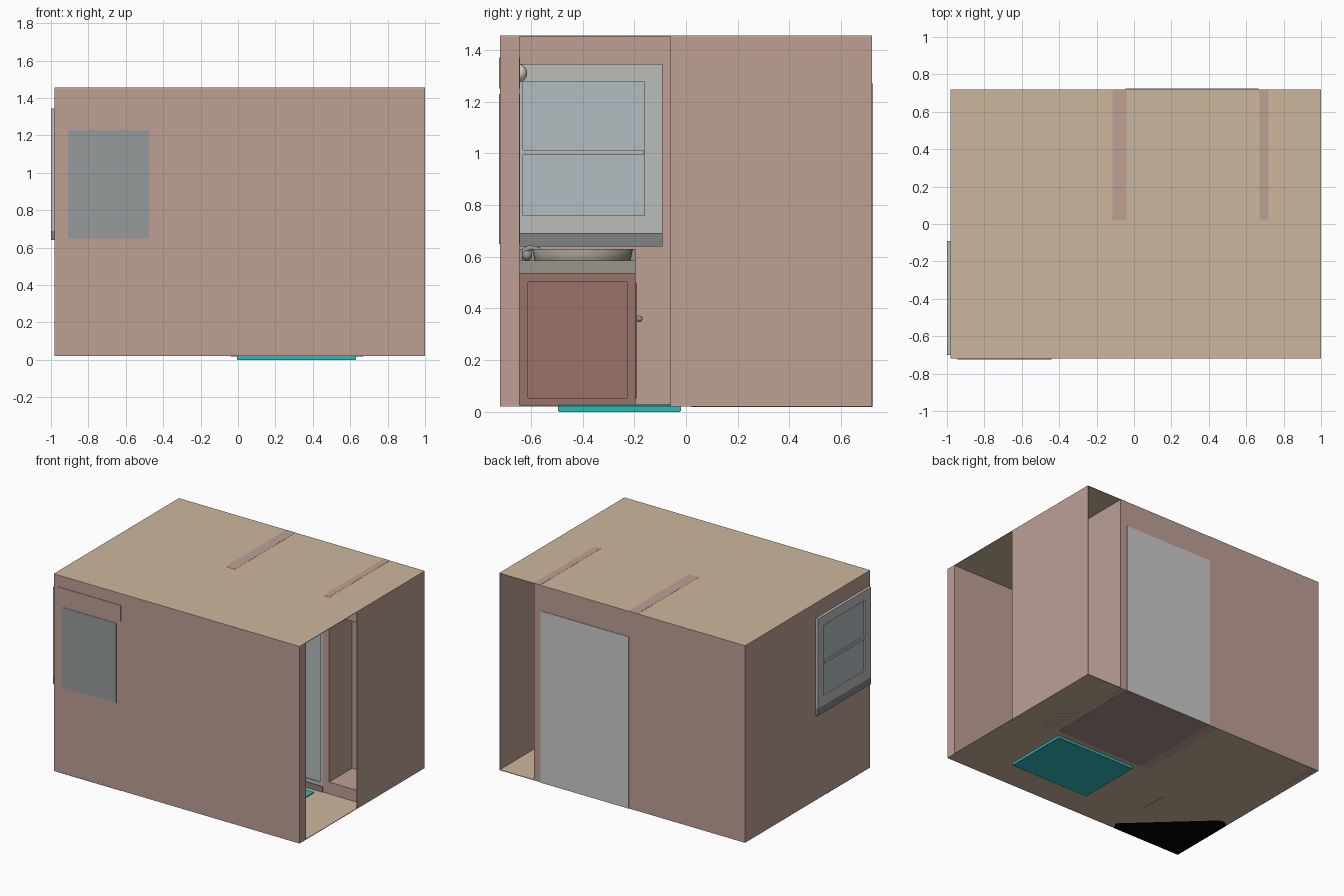
import bpy, bmesh, math
from mathutils import Vector

if "Cube" in bpy.data.objects:
    bpy.data.objects.remove(bpy.data.objects["Cube"])


def mat(name, r, g, b):
    m = bpy.data.materials.new(name)
    m.diffuse_color = (r, g, b, 1)
    m.use_nodes = True
    m.node_tree.nodes["Principled BSDF"].inputs["Base Color"].default_value = m.diffuse_color
    return m


PINK = mat("wall_pink", 0.51, 0.35, 0.30)
TAN = mat("floor_tan", 0.60, 0.47, 0.34)
GREY = mat("enclosure_grey", 0.52, 0.52, 0.52)
MIRROR = mat("mirror_grey", 0.31, 0.33, 0.33)
FRAME = mat("frame_grey", 0.50, 0.51, 0.50)
GLASS = mat("glass_blue", 0.45, 0.51, 0.53)
SILL = mat("sill_grey", 0.22, 0.23, 0.23)
BROWN = mat("vanity_brown", 0.32, 0.17, 0.14)
STONE = mat("counter_stone", 0.33, 0.30, 0.26)
METAL = mat("fixture_metal", 0.30, 0.30, 0.30)
BULB = mat("bulb_cream", 0.75, 0.68, 0.60)
TEAL = mat("mat_teal", 0.03, 0.50, 0.49)
BLACK = mat("plinth_black", 0.0, 0.0, 0.0)
SHADE = mat("pan_underside", 0.36, 0.28, 0.25)


def finish(name, bm, m):
    me = bpy.data.meshes.new(name)
    bm.to_mesh(me)
    bm.free()
    ob = bpy.data.objects.new(name, me)
    me.materials.append(m)
    bpy.context.collection.objects.link(ob)
    return ob


def box(name, x, y, z, m, bevel=0):
    bm = bmesh.new()
    bmesh.ops.create_cube(bm, size=1)
    for v in bm.verts:
        v.co = Vector(r[0] + (c + 0.5) * (r[1] - r[0]) for c, r in zip(v.co, (x, y, z)))
    if bevel:
        bmesh.ops.bevel(bm, geom=bm.edges[:], offset=bevel, segments=2, affect='EDGES')
    return finish(name, bm, m)


def ball(name, loc, scale, m):
    bm = bmesh.new()
    bmesh.ops.create_uvsphere(bm, u_segments=24, v_segments=14, radius=1)
    for v in bm.verts:
        v.co = Vector(loc[i] + v.co[i] * scale[i] for i in range(3))
    for f in bm.faces:
        f.smooth = True
    return finish(name, bm, m)


def tube(name, pts, r, m):
    cu = bpy.data.curves.new(name, 'CURVE')
    cu.dimensions = '3D'
    cu.bevel_depth, cu.bevel_resolution, cu.use_fill_caps = r, 3, True
    sp = cu.splines.new('POLY')
    sp.points.add(len(pts) - 1)
    for p, q in zip(sp.points, pts):
        p.co = (*q, 1)
    ob = bpy.data.objects.new(name, cu)
    cu.materials.append(m)
    bpy.context.collection.objects.link(ob)


def frame(name, axis, d, u, z, w, m):
    """Rectangular frame lying across the given depth axis."""
    (u0, u1), (z0, z1) = u, z
    parts = [("left", (u0, u0 + w), z), ("right", (u1 - w, u1), z),
             ("bottom", (u0 + w, u1 - w), (z0, z0 + w)), ("top", (u0 + w, u1 - w), (z1 - w, z1))]
    for n, uu, zz in parts:
        x, y = (d, uu) if axis == 'x' else (uu, d)
        box(name + "_" + n, x, y, zz, m)


LO, HI = 0.02, 1.455
H = (LO, HI - 0.003)

# Floor, ceiling and outer walls
box("floor", (-0.98, 1), (-0.72, 0.72), (LO, LO + 0.004), TAN)
box("ceiling", (-0.98, 1), (-0.72, 0.72), (HI - 0.004, HI), TAN)
box("front_wall", (-0.98, 1), (-0.72, -0.645), H, PINK)
box("left_wall", (-0.98, -0.92), (-0.645, 0.72), H, PINK)
box("back_wall", (-0.92, 0.72), (0.71, 0.72), H, PINK)
box("right_wall", (0.995, 1), (-0.06, 0.72), H, PINK)

# Partition walls, their tops just showing in the ceiling
for n, x in (("left", (-0.115, -0.04)), ("right", (0.67, 0.72))):
    box(n + "_partition", x, (0.02, 0.72), (LO, HI + 0.001), PINK)

# Linen closet niche
box("closet_base", (0.72, 0.995), (0.02, 0.295), (LO, 0.11), PINK)
box("closet_header", (0.72, 0.995), (0.02, 0.295), (1.33, HI - 0.003), PINK)
box("closet_back", (0.72, 0.995), (0.285, 0.295), (0.11, 1.33), PINK)

# Shower enclosure, pan and glass door
box("shower_back", (-0.045, 0.665), (0.70, 0.724), (LO, 1.27), GREY)
box("shower_side_left", (-0.04, -0.03), (0.06, 0.70), (LO, 1.27), GREY)
box("shower_side_right", (0.66, 0.67), (0.06, 0.70), (LO, 1.27), GREY)
box("shower_pan", (-0.03, 0.66), (0.06, 0.70), (LO, 0.045), GREY)
box("shower_underside", (-0.04, 0.67), (0.02, 0.72), (LO - 0.001, LO + 0.001), SHADE)
box("shower_curb", (-0.04, 0.67), (0.015, 0.065), (LO, 0.065), SILL)
frame("shower_door_frame", 'y', (0.02, 0.045), (-0.04, 0.67), (0.065, 1.29), 0.025, FRAME)
box("shower_glass", (-0.015, 0.645), (0.028, 0.036), (0.09, 1.265), GLASS)
tube("shower_door_handle", [(0.05, 0.02, 0.6), (0.05, -0.005, 0.6), (0.05, -0.005, 0.8), (0.05, 0.02, 0.8)], 0.007, METAL)

# Bath mat
box("bath_mat", (-0.005, 0.63), (-0.495, -0.02), (0, 0.03), TEAL, 0.003)

# Side window, passing through the left wall
frame("window_frame", 'x', (-1, -0.90), (-0.70, -0.09), (0.69, 1.345), 0.07, FRAME)
box("window_glass", (-0.99, -0.91), (-0.64, -0.155), (0.70, 1.28), GLASS)
box("window_mid_bar", (-0.999, -0.90), (-0.63, -0.165), (0.993, 1.013), FRAME)
box("window_sill", (-1, -0.89), (-0.70, -0.09), (0.64, 0.692), SILL)

# Mirror and light bar on the front wall
box("mirror", (-0.91, -0.475), (-0.7225, -0.642), (0.65, 1.23), MIRROR)
box("light_bar", (-0.945, -0.44), (-0.7235, -0.643), (1.25, 1.37), PINK)
for i, x in enumerate((-0.86, -0.6925, -0.525)):
    ball(f"light_bulb_{i}", (x, -0.65, 1.31), (0.036,) * 3, BULB)

# Vanity cabinet with inset side panel and doors
VX = (-0.96, -0.42)
box("vanity_cabinet", VX, (-0.66, -0.20), (LO, 0.535), BROWN)
frame("vanity_side_frame", 'x', (-0.42, -0.41), (-0.645, -0.195), (LO, 0.535), 0.033, BROWN)
for i, x in enumerate(((-0.95, -0.695), (-0.685, -0.43))):
    box(f"vanity_door_{i}", x, (-0.20, -0.19), (0.05, 0.50), BROWN, 0.003)
    hx = (-0.715, -0.665)[i]
    ball(f"vanity_knob_{i}", (hx, -0.18, 0.36), (0.012,) * 3, METAL)
box("vanity_counter", (-0.97, -0.40), (-0.66, -0.195), (0.535, 0.585), STONE)

# Raised basin with a hollow bowl
bm = bmesh.new()
N, rings = 32, []
for r, z in ((0.95, 0.585), (1, 0.63), (0.92, 0.63), (0.8, 0.60), (0.4, 0.588)):
    rings.append([bm.verts.new((-0.685 + 0.21 * r * math.cos(2 * math.pi * i / N),
                                -0.40 + 0.195 * r * math.sin(2 * math.pi * i / N), z)) for i in range(N)])
for a, b in zip(rings, rings[1:]):
    for i in range(N):
        bm.faces.new((a[i], a[(i + 1) % N], b[(i + 1) % N], b[i])).smooth = True
bm.faces.new(rings[-1])
finish("basin", bm, STONE)
box("side_splash", (-0.92, -0.90), (-0.645, -0.195), (0.585, 0.63), STONE)

# Faucet
tube("faucet_spout", [(-0.685, -0.625, 0.585), (-0.685, -0.625, 0.625), (-0.685, -0.605, 0.635),
                      (-0.685, -0.565, 0.625)], 0.011, METAL)
for i, s in enumerate((-1, 1)):
    ball(f"faucet_knob_{i}", (-0.685 + s * 0.07, -0.615, 0.605), (0.02, 0.02, 0.02), METAL)

# Dark vanity underside showing through the floor
bm = bmesh.new()
bm.faces.new([bm.verts.new((x, y, LO - 0.001)) for x, y in
              ((-0.98, -0.72), (-0.98, -0.22), (-0.935, -0.19), (-0.895, -0.20), (-0.40, -0.665), (-0.43, -0.72))])
finish("vanity_underside", bm, BLACK)
